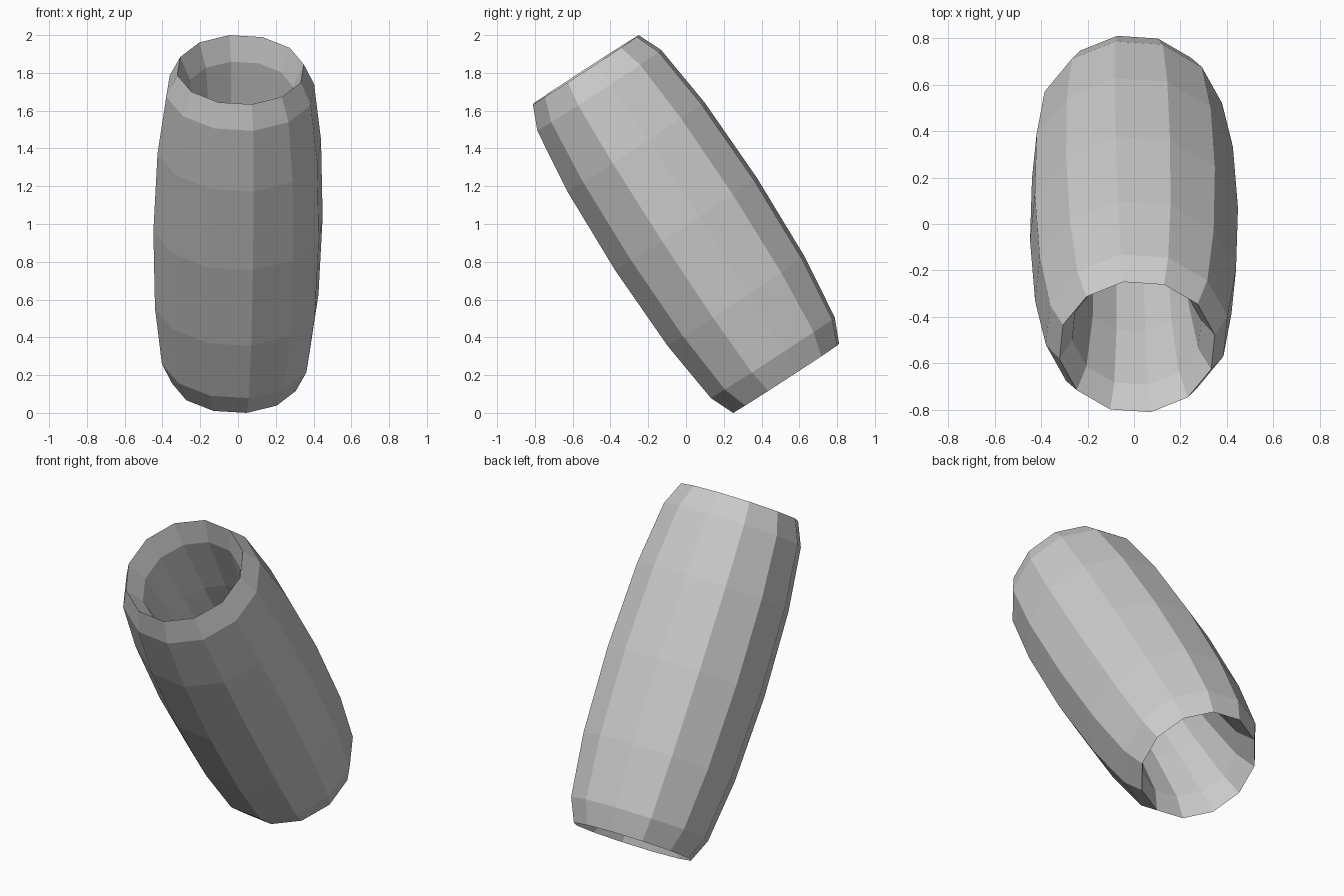
import bpy
from math import radians
from mathutils import Matrix

if "Cube" in bpy.data.objects:
    bpy.data.objects.remove(bpy.data.objects["Cube"])

# Barrel-shaped tube: a low-poly 12 x 12 torus ring stretched along its axis
MAJOR, MINOR, HALF_LENGTH = 0.34, 0.115, 0.974
bpy.ops.mesh.primitive_torus_add(major_segments=12, minor_segments=12,
                                 major_radius=MAJOR, minor_radius=MINOR)
tube = bpy.context.object
tube.name = "tilted_barrel_tube"

# Stretch, twist about its own axis, lean toward the front, then turn slightly
stretch = Matrix.Diagonal((1, 1, HALF_LENGTH / MINOR, 1))
twist = Matrix.Rotation(radians(8.8), 4, 'Z')
lean = Matrix.Rotation(radians(33), 4, 'X')
turn = Matrix.Rotation(radians(1.45), 4, 'Z')
tube.data.transform(turn @ lean @ twist @ stretch)

# Stand it on the ground
tube.location = (0, 0, -min(v.co.z for v in tube.data.vertices))
